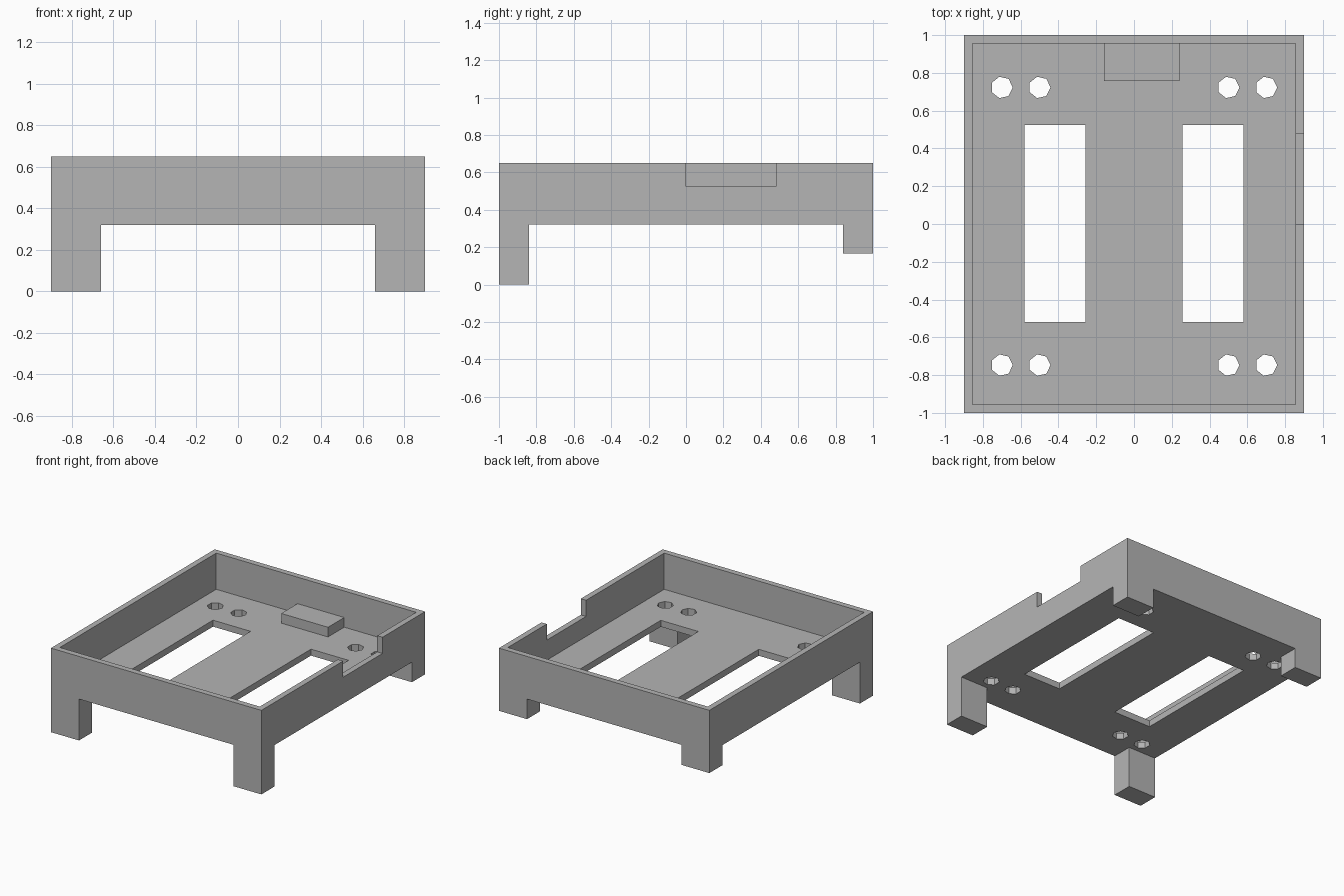
import bpy
import math

if "Cube" in bpy.data.objects:
    bpy.data.objects.remove(bpy.data.objects["Cube"], do_unlink=True)

# Single grey plastic
grey = bpy.data.materials.new("grey_plastic")
grey.use_nodes = True
colour = (0.46, 0.46, 0.46, 1)
grey.diffuse_color = colour
grey.node_tree.nodes["Principled BSDF"].inputs["Base Color"].default_value = colour

FLOOR_BOTTOM, FLOOR_TOP, RIM = 0.32, 0.37, 0.65
HALF_X, HALF_Y, WALL = 0.9, 1.0, 0.045
LEG_X, LEG_Y = 0.66, 0.84    # inner edges of the legs
BIG = 1.2                    # reach of cutters beyond the outside


def box(name, x0, x1, y0, y1, z0, z1):
    bpy.ops.mesh.primitive_cube_add(size=1)
    ob = bpy.context.object
    ob.name = name
    for v in ob.data.vertices:
        v.co = (x1 if v.co.x > 0 else x0,
                y1 if v.co.y > 0 else y0,
                z1 if v.co.z > 0 else z0)
    ob.data.materials.append(grey)
    return ob


def cut(body, cutter):
    mod = body.modifiers.new("cut", 'BOOLEAN')
    mod.operation = 'DIFFERENCE'
    mod.solver = 'EXACT'
    mod.object = cutter
    bpy.context.view_layer.objects.active = body
    bpy.ops.object.modifier_apply(modifier=mod.name)
    bpy.data.objects.remove(cutter, do_unlink=True)


# Tray: solid block hollowed from above, legs left standing below
tray = box("tray_with_legs", -HALF_X, HALF_X, -HALF_Y, HALF_Y, 0, RIM)
cut(tray, box("cavity", WALL - HALF_X, HALF_X - WALL,
              WALL - HALF_Y, HALF_Y - WALL, FLOOR_TOP, BIG))
cut(tray, box("gap_between_sides", -LEG_X, LEG_X, -BIG, BIG, -1, FLOOR_BOTTOM))
cut(tray, box("gap_between_ends", -BIG, BIG, -LEG_Y, LEG_Y, -1, FLOOR_BOTTOM))

# Shorter back legs
cut(tray, box("back_leg_trim", -BIG, BIG, 0.5, BIG, -1, 0.165))

# Notch in the left wall
cut(tray, box("wall_notch", 0.8, BIG, 0, 0.48, 0.525, BIG))

# Two long slots in the floor
for x0, x1 in ((-0.58, -0.258), (0.258, 0.58)):
    cut(tray, box("slot", x0, x1, -0.52, 0.523, 0.1, 0.5))

# Pairs of mounting holes near each corner
for x in (-0.70, -0.50, 0.50, 0.70):
    for y in (-0.747, 0.723):
        bpy.ops.mesh.primitive_cylinder_add(
            vertices=7, radius=0.058, depth=0.4,
            location=(x, y, FLOOR_TOP), rotation=(0, 0, -math.pi / 2))
        hole = bpy.context.object
        hole.data.materials.append(grey)
        cut(tray, hole)

# Raised pad against the back wall
box("raised_pad", -0.16, 0.24, 0.757, HALF_Y - WALL, FLOOR_TOP, 0.445)
